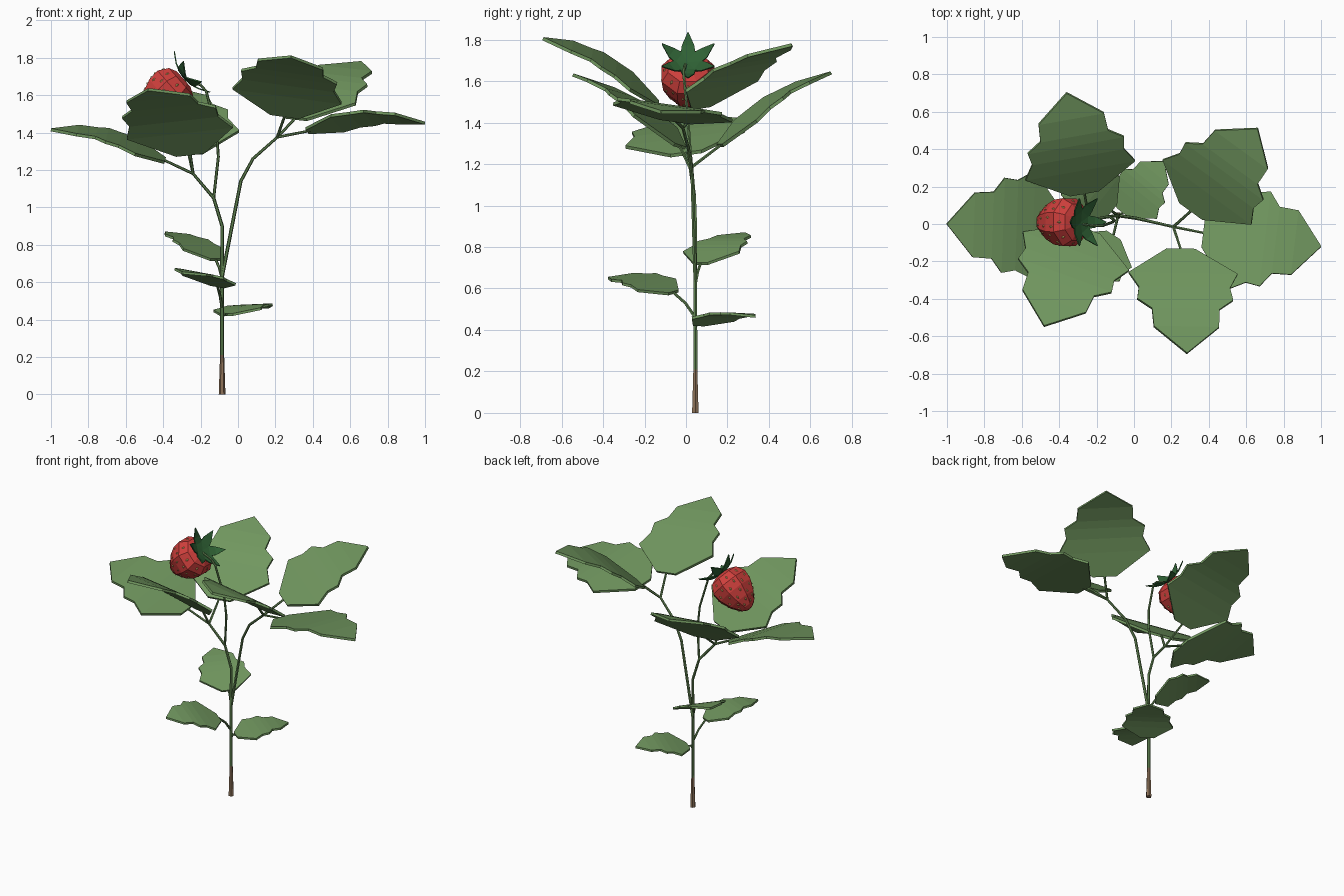
import bpy, bmesh, math
from mathutils import Vector, Matrix

if "Cube" in bpy.data.objects:
    bpy.data.objects.remove(bpy.data.objects["Cube"])

def material(name, rgb):
    m = bpy.data.materials.new(name)
    m.diffuse_color = (*rgb, 1)
    m.use_nodes = True
    m.node_tree.nodes["Principled BSDF"].inputs["Base Color"].default_value = m.diffuse_color
    return m

LEAF = material("leaf green", (0.165, 0.31, 0.115))
STEM = material("stem green", (0.13, 0.25, 0.09))
BARK = material("base brown", (0.27, 0.17, 0.10))
RED = material("berry red", (0.62, 0.05, 0.045))
SEED = material("seed yellow", (0.78, 0.52, 0.16))
SEPAL = material("sepal dark green", (0.028, 0.12, 0.035))

def finish(bm, name, mat):
    bmesh.ops.recalc_face_normals(bm, faces=bm.faces)
    me = bpy.data.meshes.new(name)
    bm.to_mesh(me)
    bm.free()
    me.materials.append(mat)
    ob = bpy.data.objects.new(name, me)
    bpy.context.collection.objects.link(ob)
    return ob

def loft(bm, rings):
    """Skin a list of vertex-position rings and cap both ends; returns side faces."""
    vs = [[bm.verts.new(p) for p in r] for r in rings]
    n = len(vs[0])
    sides = [bm.faces.new((a[i], a[(i + 1) % n], b[(i + 1) % n], b[i]))
             for a, b in zip(vs, vs[1:]) for i in range(n)]
    bm.faces.new(vs[0][::-1])
    bm.faces.new(vs[-1])
    return sides

def tube(name, pts, r0, r1, mat=STEM, sides=6):
    pts = [Vector(p) for p in pts]
    rings = []
    for i, p in enumerate(pts):
        t = (pts[min(i + 1, len(pts) - 1)] - pts[max(i - 1, 0)]).normalized()
        a = t.cross(Vector((0, 1, 0))).normalized()
        b = t.cross(a)
        r = r0 + (r1 - r0) * i / (len(pts) - 1)
        rings.append([p + r * (math.cos(k * math.tau / sides) * a + math.sin(k * math.tau / sides) * b)
                      for k in range(sides)])
    bm = bmesh.new()
    loft(bm, rings)
    return finish(bm, name, mat)

# toothed leaf outline: (position along length, half width / length)
OUTLINE = [(0, .12), (.26, .46), (.41, .385), (.53, .405), (.62, .285), (.78, .275), (1, .004)]

def leaf(name, base, tip, roll, arch=0.075, thick=0.016):
    base, tip = Vector(base), Vector(tip)
    d = tip - base
    length = d.length
    side = Matrix.Rotation(math.radians(-roll), 3, d) @ d.cross(Vector((0, 0, 1))).normalized()
    up = side.cross(d).normalized()
    rings = []
    for u, w in OUTLINE:
        c = base + d * u + up * (arch * length * math.sin(math.pi * u ** 1.15))
        s, h = side * w * length, up * thick / 2
        rings.append([c - s - h, c + s - h, c + s + h, c - s + h])
    bm = bmesh.new()
    loft(bm, rings)
    return finish(bm, name, LEAF)

# main stem with woody foot
FOOT = (-.085, .045)
tube("stem_base", [(*FOOT, 0), (*FOOT, .21)], .018, .011, BARK)
tube("main_stem", [(*FOOT, .2), (*FOOT, .63), (*FOOT, .9), (-.13, .04, 1.05)], .011, .009)

# branches and leaf stalks
LB, RB = (-.24, .02, 1.18), (.21, -.015, 1.375)
tube("left_branch", [(-.13, .04, 1.05), LB, (-.40, 0, 1.255)], .009, .007)
tube("right_branch", [(*FOOT, .63), (.015, .03, 1.14), (.08, .015, 1.26), RB, (.385, -.05, 1.41)], .010, .007)
tube("fruit_stalk", [(-.13, .04, 1.05), (-.105, .02, 1.27), (-.115, .01, 1.41), (-.17, -.01, 1.62),
                     (-.2, -.01, 1.655), (-.29, 0, 1.685)], .008, .007)

# large leaves: base, tip, roll (positive lifts the right-hand edge), stalk origin
LARGE = {
    "left_leaf": ((-.39, 0, 1.25), (-1, 0, 1.415), 8, None),
    "left_back_leaf": ((-.265, .165, 1.29), (-.36, .70, 1.64), 0, LB),
    "left_front_leaf": ((-.255, -.03, 1.285), (-.48, -.545, 1.63), -7, LB),
    "right_leaf": ((.37, -.05, 1.41), (1, -.12, 1.45), 8, None),
    "right_back_leaf": ((.305, .07, 1.475), (.66, .51, 1.775), -6, RB),
    "right_front_leaf": ((.25, -.135, 1.49), (.283, -.69, 1.805), 9, RB),
}
for name, (base, tip, roll, origin) in LARGE.items():
    leaf(name, base, tip, roll)
    if origin:
        tube(name + "_stalk", [origin, base], .008, .007)

# small leaves low on the stem: base, tip, roll, stalk origin height
SMALL = {
    "small_upper_leaf": ((-.12, .07, .72), (-.39, .285, .865), 0, .62),
    "small_front_leaf": ((-.11, -.06, .58), (-.30, -.375, .65), 9, .46),
    "small_back_leaf": ((-.06, .06, .425), (.16, .335, .465), 2, .41),
}
for name, (base, tip, roll, z) in SMALL.items():
    leaf(name, base, tip, roll, thick=.013)
    mid = Vector((*FOOT, z)).lerp(Vector(base), .45) + Vector((0, 0, .015))
    tube(name + "_stalk", [(*FOOT, z), mid, base], .008, .007)

# strawberry: frame at the calyx, axis runs to the fruit tip
TOP = Vector((-.29, .01, 1.685))
AX = Vector((-.75, 0, -.66)).normalized()
E1 = Vector((0, 1, 0))
E2 = AX.cross(E1)

def around(t, r, ang):
    return TOP + AX * t + r * (math.cos(ang) * E1 + math.sin(ang) * E2)

N = 8
PROFILE = [(0, .06), (.02, .105), (.075, .138), (.14, .130), (.21, .098), (.265, .055), (.285, .02)]
bm = bmesh.new()
faces = loft(bm, [[around(t, r, (k + .5) * math.tau / N) for k in range(N)] for t, r in PROFILE])
quads = [[v.co.copy() for v in f.verts] for f in faces]
finish(bm, "strawberry", RED)

# seeds: tiny raised diamonds, staggered over the fruit's faces
bm = bmesh.new()
for i, q in enumerate(quads):
    band = i // N
    if band == 0 or band == len(PROFILE) - 2:
        continue
    spots = [(.27, .3), (.75, .72)] if band < 5 and band > 1 else [(.5, .5)]
    for s, t in spots:
        top, low = q[0].lerp(q[1], s), q[3].lerp(q[2], s)
        c = top.lerp(low, t)
        along = (low - top).normalized()
        across = (q[1] - q[0]).normalized()
        n = across.cross(along).normalized()
        if n.dot(c - (TOP + AX * .13)) < 0:
            n = -n
        rim = [bm.verts.new(c + o + n * .001) for o in (along * .012, across * .007, -along * .012, -across * .007)]
        tip = bm.verts.new(c + n * .006)
        for k in range(4):
            bm.faces.new((rim[k], rim[(k + 1) % 4], tip))
        bm.faces.new(rim[::-1])
finish(bm, "seeds", SEED)

# calyx: six pointed sepals curling back from the fruit
bm = bmesh.new()
for k in range(6):
    a = math.pi / 2 + k * math.tau / 6
    out = math.cos(a) * E1 + math.sin(a) * E2
    wide = AX.cross(out)
    rings = []
    for r, w, back in [(.0, .014, .006), (.05, .036, .012), (.09, .030, .026), (.145, .002, .06)]:
        c = TOP + out * r - AX * back
        h = AX * .004
        rings.append([c - wide * w - h, c + wide * w - h, c + wide * w + h, c - wide * w + h])
    loft(bm, rings)
finish(bm, "calyx", SEPAL)
